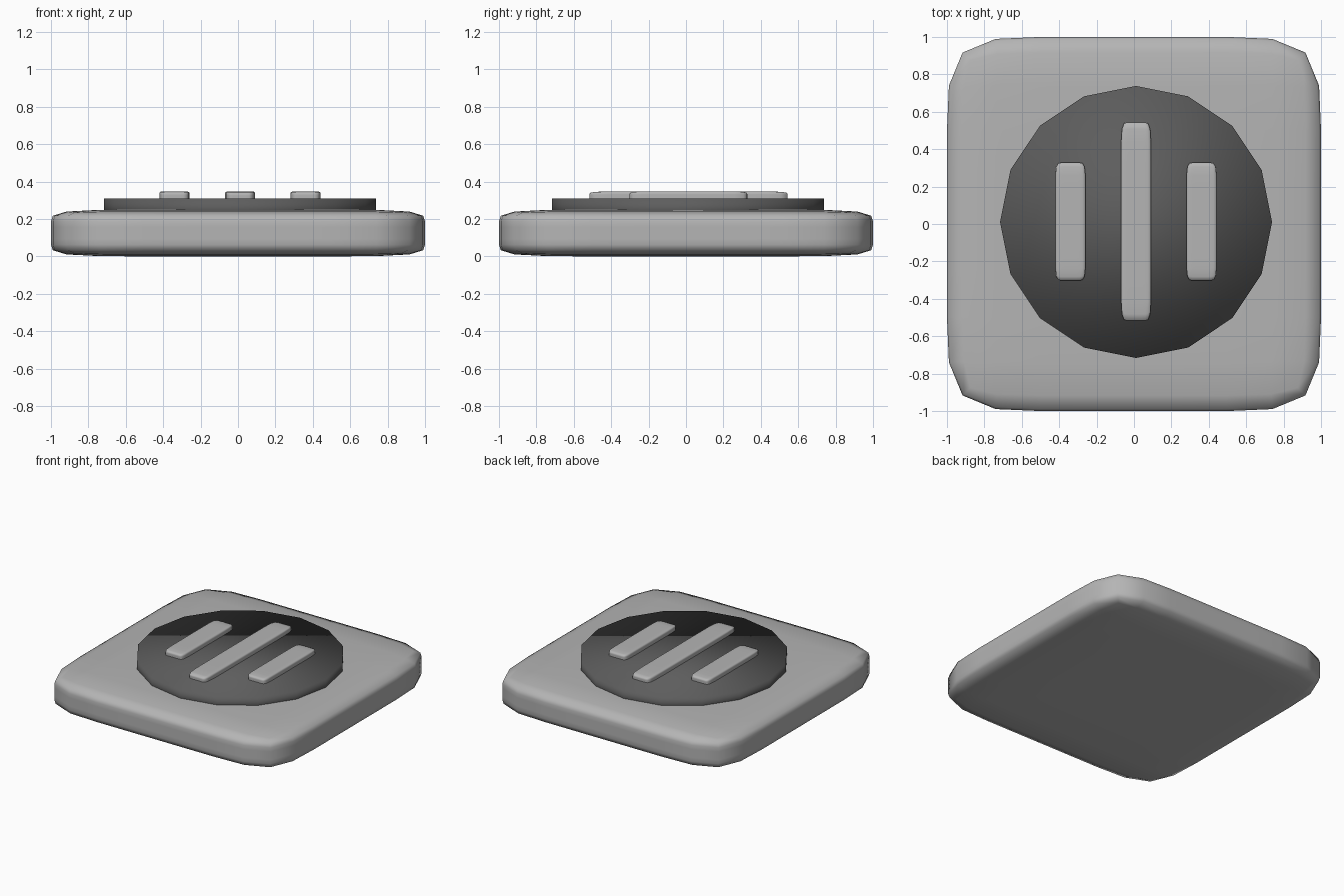
import bpy, bmesh

if "Cube" in bpy.data.objects:
    bpy.data.objects.remove(bpy.data.objects["Cube"])


def grey(name, value):
    mat = bpy.data.materials.new(name)
    mat.diffuse_color = (value, value, value, 1)
    mat.use_nodes = True
    mat.node_tree.nodes["Principled BSDF"].inputs["Base Color"].default_value = mat.diffuse_color
    return mat


mid_grey = grey("mid_grey", 0.46)
dark_grey = grey("dark_grey", 0.11)


def soft_block(name, centre, size, cuts):
    """Evenly cut cube, softened by one subdivision level, then scaled."""
    bm = bmesh.new()
    bmesh.ops.create_cube(bm, size=1)
    bmesh.ops.subdivide_edges(bm, edges=bm.edges[:], cuts=cuts, use_grid_fill=True)
    bmesh.ops.scale(bm, vec=size, verts=bm.verts[:])
    for f in bm.faces:
        f.smooth = True
    mesh = bpy.data.meshes.new(name)
    bm.to_mesh(mesh)
    bm.free()
    mesh.materials.append(mid_grey)
    obj = bpy.data.objects.new(name, mesh)
    obj.location = centre
    bpy.context.collection.objects.link(obj)
    sub = obj.modifiers.new("soften", "SUBSURF")
    sub.levels = sub.render_levels = 1
    return obj


# Rounded square base
soft_block("base", (0, 0, 0.125), (2, 2, 0.25), 3)

# Sixteen-sided dark disc, smooth shaded across its rim
bpy.ops.mesh.primitive_cylinder_add(vertices=16, radius=0.727, depth=0.11,
                                    location=(0.011, 0.011, 0.255))
disc = bpy.context.object
disc.name = "disc"
bpy.ops.object.shade_smooth()
disc.data.materials.append(dark_grey)

# Three raised bars, the middle one longer
for name, x, length in (("left_bar", -0.34, 0.63),
                        ("middle_bar", 0.011, 1.06),
                        ("right_bar", 0.361, 0.63)):
    soft_block(name, (x, 0.013, 0.31), (0.162, length, 0.075), 4)
